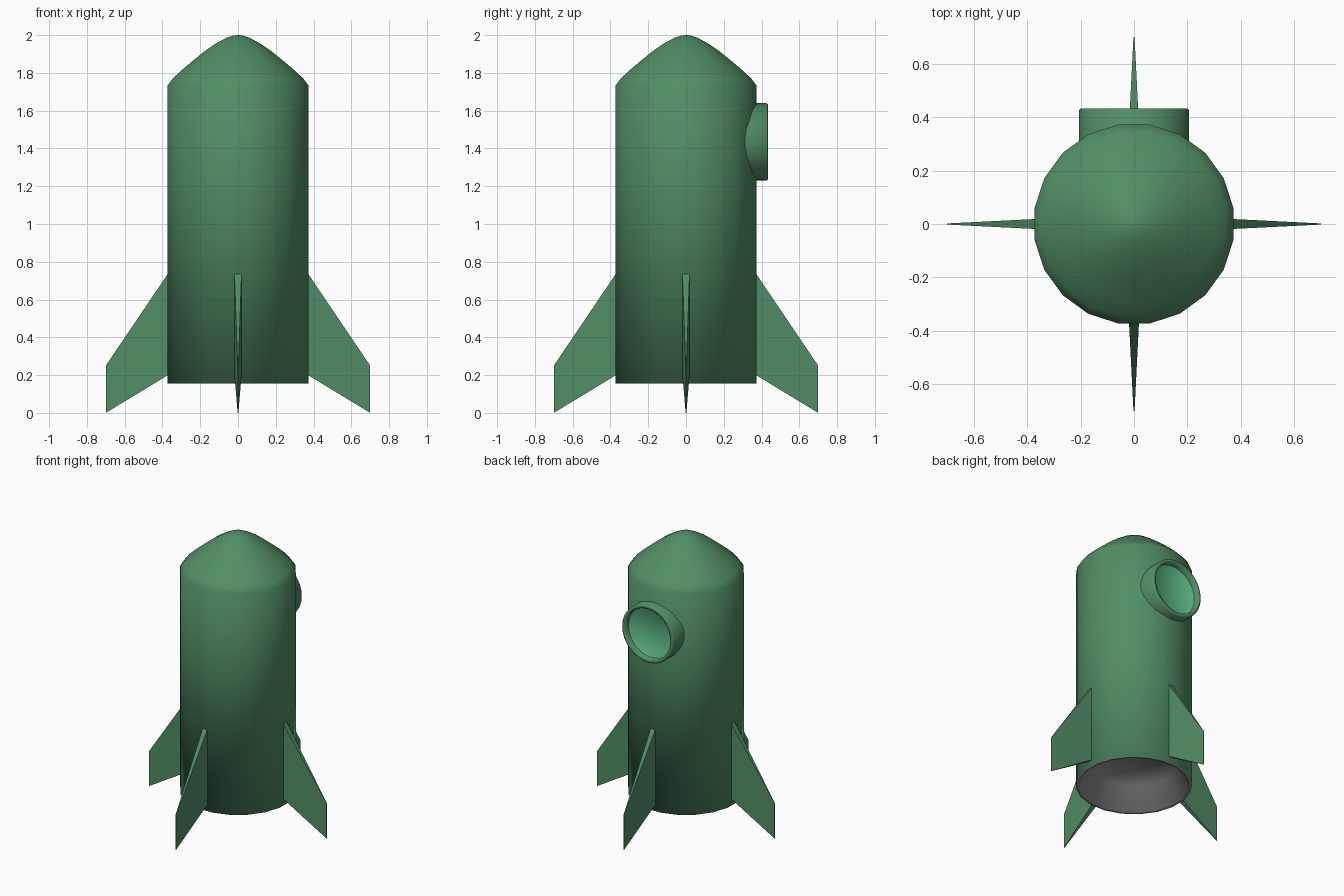
import bpy, bmesh, math
from mathutils import Matrix

cube = bpy.data.objects.get("Cube")
if cube:
    bpy.data.objects.remove(cube, do_unlink=True)


def material(name, rgb):
    mat = bpy.data.materials.new(name)
    mat.use_nodes = True
    color = (*rgb, 1.0)
    mat.diffuse_color = color
    mat.node_tree.nodes["Principled BSDF"].inputs["Base Color"].default_value = color
    return mat


green = material("hull green", (0.085, 0.27, 0.135))
mint = material("window mint", (0.11, 0.47, 0.24))
gray = material("engine gray", (0.27, 0.27, 0.27))


def finish(bm, name, mats, sharp=45):
    """Smooth shading with edges sharper than the limit kept hard."""
    for f in bm.faces:
        f.smooth = True
    for e in bm.edges:
        e.smooth = e.calc_face_angle(0) < math.radians(sharp)
    mesh = bpy.data.meshes.new(name)
    bm.to_mesh(mesh)
    bm.free()
    for mat in mats:
        mesh.materials.append(mat)
    obj = bpy.data.objects.new(name, mesh)
    bpy.context.collection.objects.link(obj)
    return obj


def lathe(profile, sides, phase=0.0):
    """Revolve (radius, height) points about z; zero radius makes a pole."""
    bm = bmesh.new()
    rings = []
    for r, z in profile:
        if r == 0:
            rings.append([bm.verts.new((0, 0, z))] * sides)
        else:
            angles = [phase + math.tau * j / sides for j in range(sides)]
            rings.append([bm.verts.new((r * math.cos(a), r * math.sin(a), z)) for a in angles])
    for low, high in zip(rings, rings[1:]):
        for j in range(sides):
            k = (j + 1) % sides
            corners = dict.fromkeys((low[j], low[k], high[k], high[j]))
            bm.faces.new(list(corners))
    return bm


# Hull with rounded nose and a gray engine recess underneath
BASE = 0.155
SIDES = 20
hull_profile = [(0, 0.31), (0.28, 0.31), (0.355, BASE), (0.377, BASE),
                (0.377, 1.735), (0.348, 1.772), (0.3, 1.816), (0.24, 1.866),
                (0.18, 1.914), (0.12, 1.955), (0.06, 1.987), (0.025, 1.998), (0, 2.0)]
bm = lathe(hull_profile, SIDES, math.pi / SIDES)
for f in bm.faces:
    f.material_index = int(f.normal.z < -0.01 or f.calc_center_median().z < 0.32)
finish(bm, "hull", [green, gray])

# Round window on the back: raised frame and recessed pane
to_back = Matrix.Translation((0, 0, 1.435)) @ Matrix.Rotation(-math.pi / 2, 4, "X")
frame = [(0.205, 0.25), (0.205, 0.426), (0.198, 0.433), (0.18, 0.433), (0.18, 0.378)]
pane = [(0.181, 0.392), (0.172, 0.384), (0, 0.379)]
for name, profile, mat in (("window_frame", frame, green), ("window_pane", pane, mint)):
    bm = lathe(profile, 32)
    bm.transform(to_back)
    finish(bm, name, [mat])

# Four swept fins, thick at the root and thin at the tip
ROOT, TIP = 0.019, 0.002
outline = [(0.362, 0.75, ROOT), (0.362, 0.205, ROOT), (0.7, 0, TIP), (0.7, 0.25, TIP)]
for i, side in enumerate(("left", "back", "right", "front")):
    bm = bmesh.new()
    a, b = [[bm.verts.new((r, s * t, z)) for r, z, t in outline] for s in (-1, 1)]
    bm.faces.new(a)
    bm.faces.new(b[::-1])
    for j in range(4):
        k = (j + 1) % 4
        bm.faces.new((a[k], a[j], b[j], b[k]))
    bmesh.ops.recalc_face_normals(bm, faces=bm.faces)
    bm.transform(Matrix.Rotation(i * math.pi / 2, 4, "Z"))
    finish(bm, side + "_fin", [green], 30)
